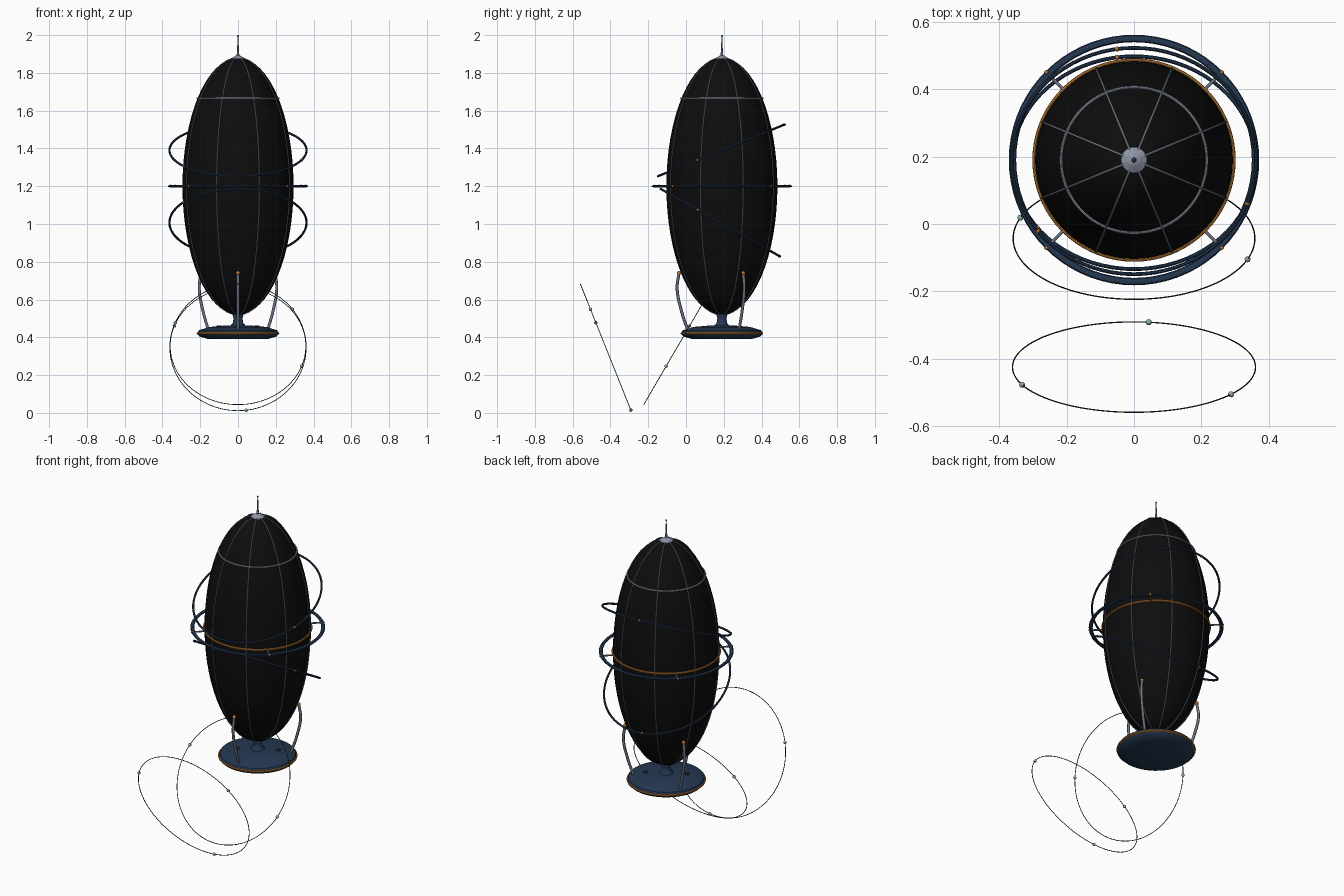
import bpy, math
from mathutils import Matrix, Vector

if "Cube" in bpy.data.objects:
    bpy.data.objects.remove(bpy.data.objects["Cube"])

CY, CZ = 0.19, 1.2          # axis of the vessel and its mid height
RX, RZ = 0.294, 0.68        # hull half width and half height


def mat(name, col):
    m = bpy.data.materials.new(name)
    m.diffuse_color = (*col, 1)
    m.use_nodes = True
    m.node_tree.nodes["Principled BSDF"].inputs["Base Color"].default_value = m.diffuse_color
    return m


BLACK = mat("hull black", (0.004, 0.004, 0.004))
NAVY = mat("navy", (0.018, 0.04, 0.085))
STEEL = mat("steel grey", (0.15, 0.165, 0.21))
SILVER = mat("silver", (0.27, 0.30, 0.38))
ORANGE = mat("copper orange", (0.50, 0.19, 0.03))
DARK = mat("dark wire", (0.02, 0.025, 0.03))
TEAL = mat("pale teal", (0.27, 0.40, 0.39))


def finish(o, name, m, smooth=True):
    o.name = name
    o.data.materials.clear()
    o.data.materials.append(m)
    if smooth:
        bpy.ops.object.select_all(action='DESELECT')
        o.select_set(True)
        bpy.context.view_layer.objects.active = o
        bpy.ops.object.shade_smooth_by_angle(angle=math.radians(40))
    return o


def mesh_obj(name, verts, faces, m):
    me = bpy.data.meshes.new(name)
    me.from_pydata(verts, [], faces)
    o = bpy.data.objects.new(name, me)
    bpy.context.collection.objects.link(o)
    return finish(o, name, m)


def lathe(name, profile, m, n=48):
    """Revolve (radius, z) points, listed from bottom to top, about the vessel axis."""
    verts, faces = [], []
    for r, z in profile:
        for i in range(n):
            a = 2 * math.pi * i / n
            verts.append((r * math.cos(a), CY + r * math.sin(a), z))
    for k in range(len(profile) - 1):
        for i in range(n):
            j = (i + 1) % n
            faces.append((k * n + i, k * n + j, (k + 1) * n + j, (k + 1) * n + i))
    faces.append(tuple(reversed(range(n))))
    faces.append(tuple(range((len(profile) - 1) * n, len(profile) * n)))
    return mesh_obj(name, verts, faces, m)


def torus(name, centre, tilt, R, r, m, flat=1.0, n=72):
    bpy.ops.mesh.primitive_torus_add(major_radius=R, minor_radius=r,
                                     major_segments=n, minor_segments=8)
    o = bpy.context.object
    o.data.transform(Matrix.Diagonal((1, 1, flat, 1)))
    o.data.transform(Matrix.Translation(centre) @ Matrix.Rotation(tilt, 4, 'X'))
    return finish(o, name, m)


def ball(name, p, r, m):
    bpy.ops.mesh.primitive_uv_sphere_add(segments=12, ring_count=8, radius=r, location=p)
    return finish(bpy.context.object, name, m)


def tube(name, pts, r, m, spline='POLY'):
    cu = bpy.data.curves.new(name, 'CURVE')
    cu.dimensions = '3D'
    cu.bevel_depth, cu.bevel_resolution, cu.use_fill_caps = r, 2, True
    s = cu.splines.new(spline)
    if spline == 'BEZIER':
        s.bezier_points.add(len(pts) - 1)
        for b, p in zip(s.bezier_points, pts):
            b.co = p
            b.handle_left_type = b.handle_right_type = 'AUTO'
    else:
        s.points.add(len(pts) - 1)
        for b, p in zip(s.points, pts):
            b.co = (*p, 1)
    o = bpy.data.objects.new(name, cu)
    bpy.context.collection.objects.link(o)
    cu.materials.append(m)
    return o


def polar(r, deg, z):
    a = math.radians(deg)
    return (r * math.cos(a), CY + r * math.sin(a), z)


def on_ring(centre, tilt, R, deg):
    a = math.radians(deg)
    p = Matrix.Rotation(tilt, 3, 'X') @ Vector((R * math.cos(a), R * math.sin(a), 0))
    return p + Vector(centre)


# egg-shaped hull
lat = [math.radians(-89 + 178 * k / 32) for k in range(33)]
lathe("hull", [(RX * math.cos(t), CZ + RZ * math.sin(t)) for t in lat], BLACK, 64)

# hull ribs and latitude bands
for i in range(8):
    tube(f"hull_rib_{i}", [polar(RX * math.cos(t) + 0.001, 22.5 + 45 * i, CZ + RZ * math.sin(t))
                           for t in lat], 0.0035, STEEL)
torus("upper_band", (0, CY, 1.665), 0, 0.216, 0.005, SILVER)
torus("equator_band", (0, CY, CZ), 0, 0.296, 0.006, ORANGE)

# crown cap and spire
torus("crown_trim", (0, CY, 1.868), 0, 0.04, 0.005, ORANGE, n=32)
lathe("crown_cap", [(0.042, 1.865), (0.038, 1.876), (0.022, 1.885), (0.012, 1.892)], SILVER, 32)
lathe("spire", [(0.008, 1.885), (0.005, 1.92), (0.002, 1.995)], STEEL, 12)
ball("spire_tip", (0, CY, 1.995), 0.005, DARK)

# encircling rings: level one with studs and struts, two tilted
torus("level_ring", (0, CY, CZ), 0, 0.361, 0.011, NAVY, 0.55)
for i in range(24):
    ball(f"ring_stud_{i}", polar(0.361, 15 * i + 7.5, CZ + 0.006), 0.003, SILVER)
for i in range(4):
    a = 45 + 90 * i
    tube(f"ring_strut_{i}", [polar(0.29, a, CZ), polar(0.365, a, CZ)], 0.005, STEEL)
    ball(f"strut_bead_{i}", polar(0.368, a, CZ), 0.007, ORANGE)
for name, c, tilt in (("upper_tilted_ring", (0, 0.187, 1.39), math.radians(22.2)),
                      ("lower_tilted_ring", (0, 0.182, 1.007), math.radians(-29.5))):
    torus(name, c, tilt, 0.363, 0.006, NAVY)
    for k in range(3):
        ball(f"{name}_bead_{k}", on_ring(c, tilt, 0.363, 98 + 120 * k), 0.0075, ORANGE)

# pedestal dish, neck and rim
lathe("pedestal", [(0.155, 0.39), (0.205, 0.405), (0.216, 0.42), (0.208, 0.437),
                   (0.15, 0.455), (0.06, 0.463)], NAVY)
torus("pedestal_rim", (0, CY, 0.421), 0, 0.213, 0.006, ORANGE)
lathe("neck", [(0.042, 0.46), (0.028, 0.475), (0.024, 0.50), (0.035, 0.545)], NAVY, 32)
for i in range(2):
    x, y, _ = polar(0.115, 30 + 180 * i, 0)
    bpy.ops.mesh.primitive_cylinder_add(vertices=16, radius=0.014, depth=0.008,
                                        location=(x, y, 0.459))
    finish(bpy.context.object, f"pedestal_port_{i}", DARK)

# three curved support legs
for i in range(3):
    a = -90 + 120 * i
    tube(f"support_leg_{i}", [polar(0.227, a, 0.74), polar(0.237, a, 0.66),
                              polar(0.217, a, 0.55), polar(0.182, a, 0.44)], 0.008, STEEL, 'BEZIER')
    ball(f"leg_bead_{i}", polar(0.227, a, 0.74), 0.011, ORANGE)

# two thin orbit wires with small beads
for name, c, tilt, R, beads in (
        ("front_orbit", (0, -0.425, 0.347), math.atan2(0.337, -0.135), 0.361, (37, 157, 277)),
        ("rear_orbit", (0, -0.043, 0.354), math.atan2(0.309, 0.18), 0.359, (-20, 160))):
    torus(name, c, tilt, R, 0.002, DARK, n=96)
    for k, d in enumerate(beads):
        ball(f"{name}_bead_{k}", on_ring(c, tilt, R, d), 0.009, TEAL)
